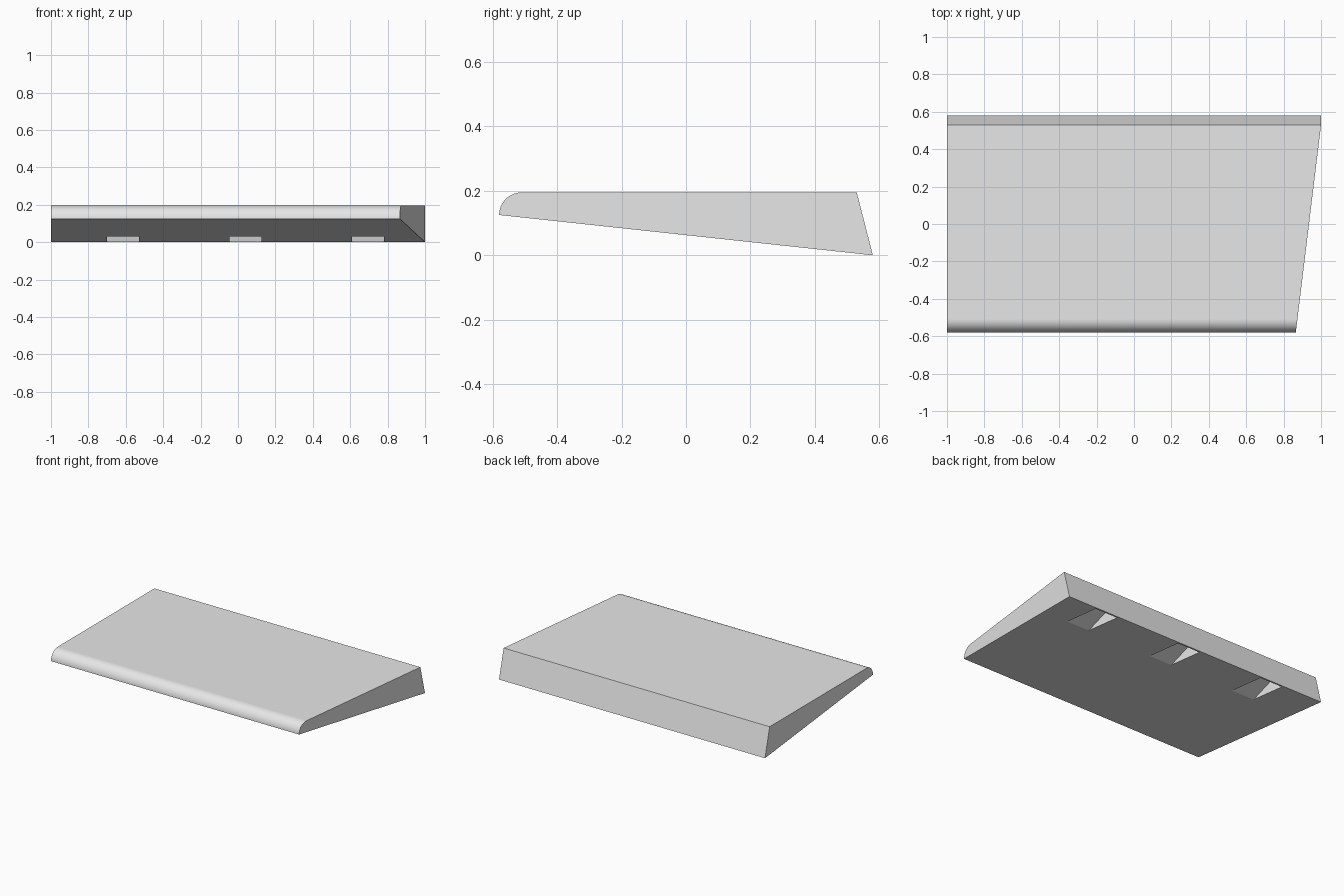
import bpy
import bmesh
from math import sin, cos, pi

cube = bpy.data.objects.get("Cube")
if cube:
    bpy.data.objects.remove(cube, do_unlink=True)

grey = bpy.data.materials.new("light_grey")
grey.use_nodes = True
colour = (0.8, 0.8, 0.8, 1)
grey.diffuse_color = colour
grey.node_tree.nodes["Principled BSDF"].inputs["Base Color"].default_value = colour


def prism(name, profile, right_x, left_x, smooth=0):
    """Extrude a (y, z) profile along x; each end is a function of the point.
    The first `smooth` side faces are shaded smooth."""
    bm = bmesh.new()
    a = [bm.verts.new((right_x(y, z), y, z)) for y, z in profile]
    b = [bm.verts.new((left_x(y, z), y, z)) for y, z in profile]
    n = len(profile)
    bm.faces.new(a)
    bm.faces.new(b[::-1])
    for i in range(n):
        j = (i + 1) % n
        side = bm.faces.new((a[i], b[i], b[j], a[j]))
        side.smooth = i < smooth
    bmesh.ops.recalc_face_normals(bm, faces=bm.faces)
    mesh = bpy.data.meshes.new(name)
    bm.to_mesh(mesh)
    bm.free()
    mesh.materials.append(grey)
    obj = bpy.data.objects.new(name, mesh)
    bpy.context.collection.objects.link(obj)
    return obj


# Wedge body: rounded front nose, flat top, leaning back, sloped underside
FRONT, BACK, TOP, NOSE_Z, R = -0.58, 0.58, 0.195, 0.125, 0.07
TOP_BACK = 0.53
STEPS = 12
nose = [(FRONT + R - R * cos(pi / 2 * i / STEPS), NOSE_Z + R * sin(pi / 2 * i / STEPS))
        for i in range(STEPS + 1)]
profile = nose + [(TOP_BACK, TOP), (BACK, 0)]


def slanted_end(y, z):
    return min(1, 0.865 + 0.135 * (y - FRONT) / (TOP_BACK - FRONT))


body = prism("wedge_body", profile, lambda y, z: -1, slanted_end, smooth=STEPS)

# Three pockets cut into the underside near the back edge
pocket = [(0.24, 0.009), (0.537, 0.116), (0.5755, -0.032), (0.24, -0.032)]
for x in (-0.615, 0.04, 0.695):
    cutter = prism("pocket_cutter", pocket,
                   lambda y, z: x - 0.085, lambda y, z: x + 0.085)
    cutter.hide_render = True
    cut = body.modifiers.new("pocket", "BOOLEAN")
    cut.operation = "DIFFERENCE"
    cut.solver = "EXACT"
    cut.object = cutter
    bpy.context.view_layer.objects.active = body
    bpy.ops.object.modifier_apply(modifier=cut.name)
    bpy.data.objects.remove(cutter, do_unlink=True)
